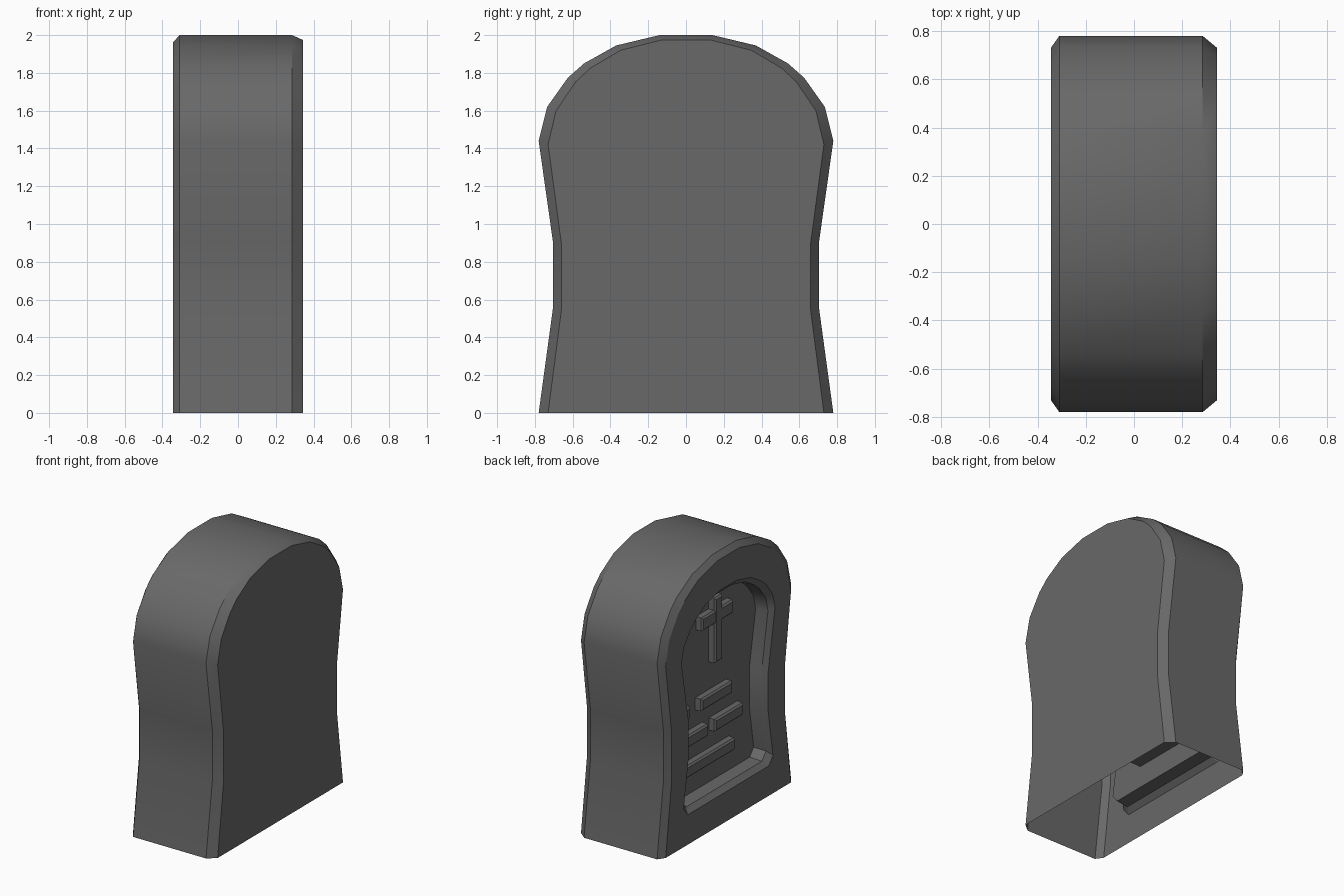
import bpy, bmesh
from mathutils import Vector

if "Cube" in bpy.data.objects:
    bpy.data.objects.remove(bpy.data.objects["Cube"])

stone = bpy.data.materials.new("dark grey stone")
stone.diffuse_color = (0.14, 0.14, 0.14, 1)
stone.use_nodes = True
stone.node_tree.nodes["Principled BSDF"].inputs["Base Color"].default_value = stone.diffuse_color

# Half outlines (y, z), matching point for point
BODY = [(0.65, 0), (0.78, 0), (0.705, 0.55), (0.705, 0.91), (0.78, 1.44), (0.735, 1.62),
        (0.625, 1.775), (0.54, 1.85), (0.37, 1.945), (0.14, 2.0)]
RECESS = [(0.47, 0.22), (0.52, 0.28), (0.465, 0.62), (0.465, 0.92), (0.545, 1.36),
          (0.515, 1.47), (0.44, 1.57), (0.38, 1.62), (0.26, 1.69), (0.10, 1.73)]


def ring(bm, half, x, sy=1.0, sz=1.0, cz=0.0):
    pts = half + [(-y, z) for y, z in reversed(half)]
    return [bm.verts.new((x, y * sy, cz + (z - cz) * sz)) for y, z in pts]


def bridge(bm, a, b):
    n = len(a)
    for i in range(n):
        q = [a[i], a[(i + 1) % n], b[(i + 1) % n], b[i]]
        if max(v.co.z for v in q) > 0.001:      # the underside stays open
            bm.faces.new(q)


def finish(bm, name):
    me = bpy.data.meshes.new(name)
    bm.to_mesh(me)
    bm.free()
    me.materials.append(stone)
    ob = bpy.data.objects.new(name, me)
    bpy.context.collection.objects.link(ob)
    return ob


# Headstone: hollow arched shell with chamfered rims and a recessed panel
bm = bmesh.new()
rings = [ring(bm, BODY, 0.345, 0.936, 0.987),
         ring(bm, BODY, 0.285),
         ring(bm, BODY, -0.31),
         ring(bm, BODY, -0.345, 0.936, 0.98),
         ring(bm, RECESS, -0.345),
         ring(bm, RECESS, -0.31, 0.94, 0.95, 0.95),
         ring(bm, RECESS, -0.215, 0.925, 0.94, 0.95)]
for a, b in zip(rings, rings[1:]):
    bridge(bm, a, b)
bm.faces.new(rings[0])
bm.faces.new(rings[-1])
bmesh.ops.recalc_face_normals(bm, faces=bm.faces)
# make sure the plain wall faces outward
bm.faces.ensure_lookup_table()
plain = max(bm.faces, key=lambda f: f.calc_center_median().x)
if plain.normal.x < 0:
    bmesh.ops.reverse_faces(bm, faces=bm.faces)
body = finish(bm, "headstone")
bpy.context.view_layer.objects.active = body
body.select_set(True)
bpy.ops.object.shade_smooth_by_angle(angle=0.52)
body.select_set(False)


# Raised relief pieces pass through the recess floor
def relief(name, y0, y1, z0, z1, front=-0.27, back=-0.12):
    bm = bmesh.new()
    bmesh.ops.create_cube(bm, size=1)
    for v in bm.verts:
        v.co = Vector((back if v.co.x > 0 else front,
                       y1 if v.co.y > 0 else y0,
                       z1 if v.co.z > 0 else z0))
    rim = [e for e in bm.edges if all(v.co.x < front + 0.001 for v in e.verts)]
    bmesh.ops.bevel(bm, geom=rim, offset=0.012, segments=1, affect='EDGES')
    finish(bm, name)


# Cross
relief("cross_upright", -0.045, 0.045, 1.15, 1.63)
relief("cross_arm", -0.17, 0.19, 1.44, 1.54, front=-0.269)

# Inscription bars
bars = [(0.33, 0.42, 0.90), (-0.16, 0.20, 0.90),
        (0.12, 0.38, 0.69), (-0.29, 0.04, 0.69),
        (-0.19, 0.40, 0.47)]
for i, (y0, y1, z) in enumerate(bars):
    relief(f"inscription_bar_{i + 1}", y0, y1, z - 0.045, z + 0.045)
